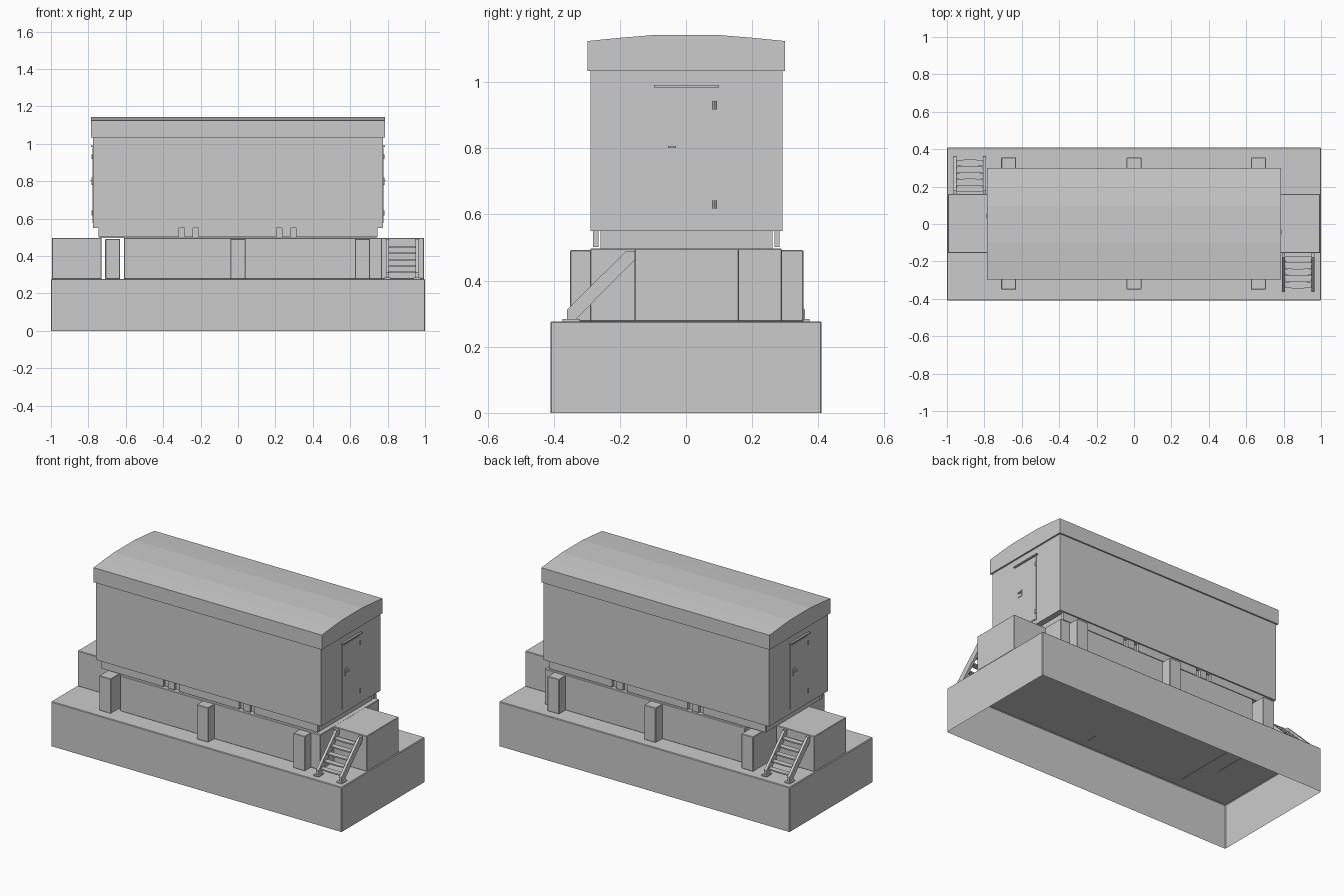
import bpy, bmesh
from math import pi
from mathutils import Matrix, Vector

if "Cube" in bpy.data.objects:
    bpy.data.objects.remove(bpy.data.objects["Cube"])

TURN = Matrix.Rotation(pi, 4, 'Z')


def finish(name, bm, bevel=0.0, turned=False):
    if turned:
        bmesh.ops.transform(bm, matrix=TURN, verts=bm.verts)
    bmesh.ops.recalc_face_normals(bm, faces=bm.faces)
    mesh = bpy.data.meshes.new(name)
    bm.to_mesh(mesh)
    bm.free()
    ob = bpy.data.objects.new(name, mesh)
    bpy.context.collection.objects.link(ob)
    if bevel:
        mod = ob.modifiers.new("edge", 'BEVEL')
        mod.width, mod.segments = bevel, 1
    return ob


def add_box(bm, x, y, z):
    size = Vector((x[1] - x[0], y[1] - y[0], z[1] - z[0]))
    mid = Vector((sum(x) / 2, sum(y) / 2, sum(z) / 2))
    return bmesh.ops.create_cube(
        bm, size=1, matrix=Matrix.Translation(mid) @ Matrix.Diagonal(size).to_4x4())


def box(name, x, y, z, bevel=0.0, turned=False):
    bm = bmesh.new()
    add_box(bm, x, y, z)
    return finish(name, bm, bevel, turned)


def extrude_profile(name, pts, axis, a, b, turned=False):
    """Profile in the YZ plane ('X') extruded from x=a to x=b, or in XY ('Z')."""
    bm = bmesh.new()
    place = (lambda p: (a, *p)) if axis == 'X' else (lambda p: (*p, a))
    face = bm.faces.new([bm.verts.new(place(p)) for p in pts])
    new = bmesh.ops.extrude_face_region(bm, geom=[face])["geom"]
    shift = Vector((b - a, 0, 0)) if axis == 'X' else Vector((0, 0, b - a))
    bmesh.ops.translate(bm, vec=shift, verts=[v for v in new if isinstance(v, bmesh.types.BMVert)])
    return finish(name, bm, turned=turned)


# Hollow base, open underneath
bm = bmesh.new()
add_box(bm, (-1, 1), (-0.41, 0.41), (0, 0.277))
bottom = [f for f in bm.faces if f.calc_center_median().z < 0.01]
bmesh.ops.delete(bm, geom=bottom, context='FACES')
finish("foundation_base", bm, 0.004)

# Upper plinth with a slot near the left end, and end landings
box("plinth_main", (-0.61, 0.77), (-0.29, 0.29), (0.276, 0.497), 0.003)
box("landing_left", (-0.995, -0.73), (-0.155, 0.16), (0.276, 0.497), 0.003)
box("landing_right", (0.765, 0.995), (-0.155, 0.16), (0.276, 0.497), 0.003)

# Cross beams whose ends read as buttress posts
for label, x in (("left", -0.67), ("middle", 0.0), ("right", 0.665)):
    box("buttress_" + label, (x - 0.04, x + 0.04), (-0.35, 0.355), (0.276, 0.492), 0.003)

# Skid frame with fork pockets
box("skid_core", (-0.74, 0.74), (-0.258, 0.262), (0.497, 0.552))
for side, y in (("front", -0.273), ("back", 0.275)):
    bm = bmesh.new()
    for x in ((-0.745, -0.315), (-0.285, -0.24), (-0.21, 0.205), (0.235, 0.28), (0.31, 0.745)):
        add_box(bm, x, (y - 0.008, y + 0.008), (0.502, 0.552))
    finish("skid_rail_" + side, bm)

# Cabin and shallow arched roof
box("cabin_body", (-0.775, 0.775), (-0.289, 0.291), (0.55, 1.06))
roof = [(-0.298, 1.033), (0.3, 1.033), (0.3, 1.124), (0.2, 1.134), (0.1, 1.142),
        (-0.1, 1.142), (-0.198, 1.134), (-0.298, 1.124)]
extrude_profile("roof", roof, 'X', -0.785, 0.785)

# Door and stairs, repeated at the other end by a half turn
for end, turned in (("right", False), ("left", True)):
    box("door_frame_" + end, (0.77, 0.777), (-0.085, 0.089), (0.577, 0.98), 0, turned)
    box("door_panel_" + end, (0.77, 0.779), (-0.079, 0.083), (0.583, 0.974), 0, turned)
    box("door_drip_strip_" + end, (0.77, 0.786), (-0.096, 0.1), (0.984, 0.991), 0, turned)
    box("lock_plate_" + end, (0.775, 0.782), (-0.062, -0.032), (0.78, 0.82), 0, turned)
    box("door_handle_" + end, (0.778, 0.789), (-0.055, -0.03), (0.8, 0.807), 0, turned)
    for label, z in (("lower", 0.63), ("upper", 0.93)):
        bm = bmesh.new()
        bmesh.ops.create_cone(bm, cap_ends=True, segments=8, radius1=0.006, radius2=0.006,
                              depth=0.025, matrix=Matrix.Translation((0.778, 0.086, z)))
        finish(f"hinge_{label}_{end}", bm, 0, turned)

    # Slanted stringers with foot plates
    stringer = [(-0.155, 0.49), (-0.18, 0.49), (-0.36, 0.312), (-0.36, 0.279),
                (-0.337, 0.279), (-0.155, 0.462)]
    for label, x in (("inner", 0.798), ("outer", 0.957)):
        extrude_profile(f"stringer_{label}_{end}", stringer, 'X', x - 0.008, x + 0.008, turned)
        box(f"foot_plate_{label}_{end}", (x - 0.018, x + 0.018), (-0.373, -0.32),
            (0.276, 0.284), 0, turned)

    # Treads with a bowed front edge
    for i in range(5):
        y, z = -0.325 + i * 0.034, 0.308 + i * 0.034
        front = [(0.803 + 0.149 * k / 6, y - 0.014 - 0.006 * (1 - (k / 3 - 1) ** 2))
                 for k in range(7)]
        extrude_profile(f"tread_{i + 1}_{end}", front + [(0.952, y + 0.016), (0.803, y + 0.016)],
                        'Z', z, z + 0.008, turned)
